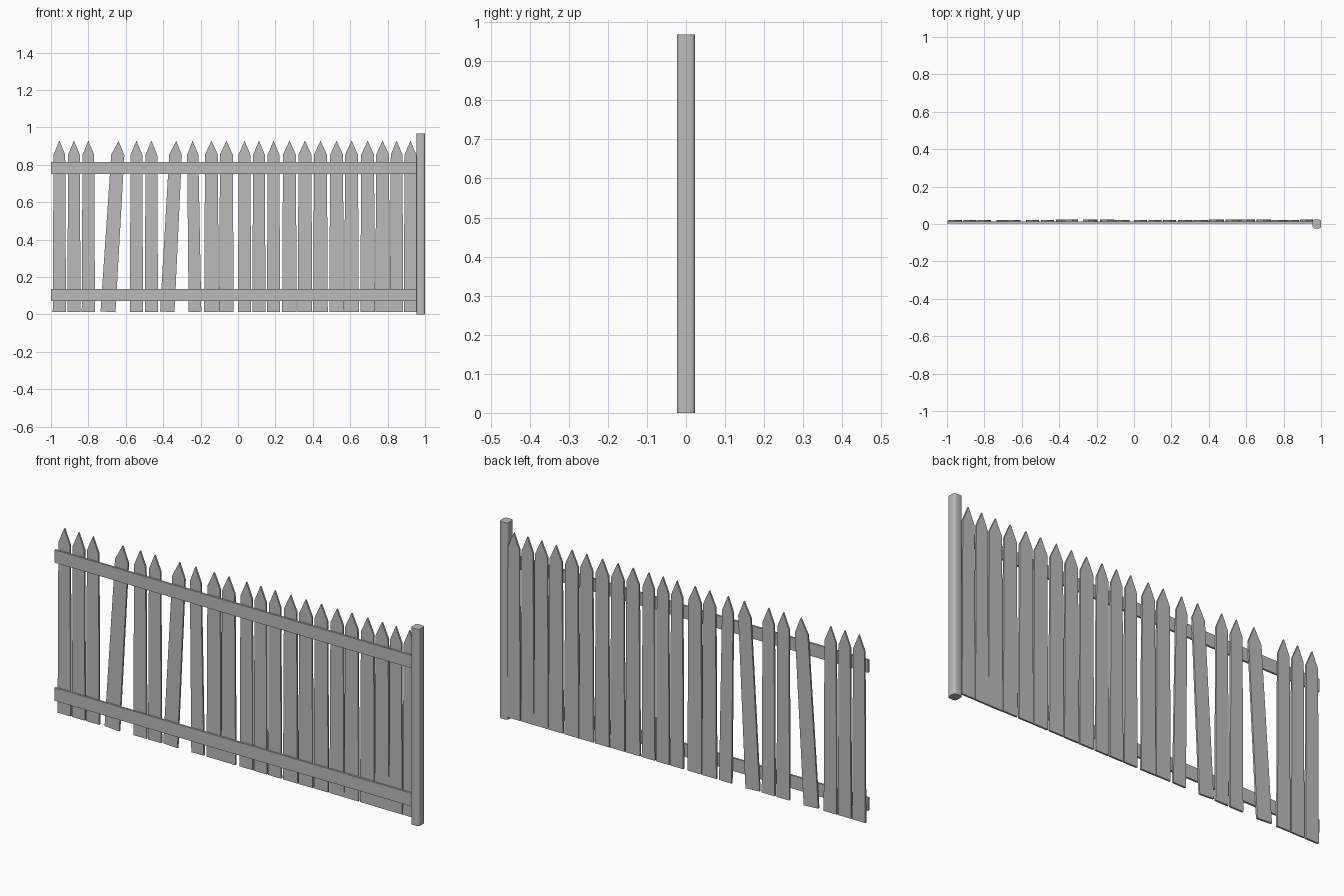
import bpy, bmesh, math, random
from mathutils import Vector

random.seed(4)
if "Cube" in bpy.data.objects:
    bpy.data.objects.remove(bpy.data.objects["Cube"], do_unlink=True)

grey = bpy.data.materials.new("weathered_grey")
grey.use_nodes = True
grey.diffuse_color = (0.5, 0.5, 0.5, 1)
grey.node_tree.nodes["Principled BSDF"].inputs["Base Color"].default_value = (0.5, 0.5, 0.5, 1)


def add_object(name, bm):
    bmesh.ops.recalc_face_normals(bm, faces=bm.faces)
    mesh = bpy.data.meshes.new(name)
    bm.to_mesh(mesh)
    bm.free()
    mesh.materials.append(grey)
    obj = bpy.data.objects.new(name, mesh)
    bpy.context.collection.objects.link(obj)
    return obj


def box(name, x0, x1, y0, y1, z0, z1):
    bm = bmesh.new()
    bmesh.ops.create_cube(bm, size=1)
    low, size = Vector((x0, y0, z0)), Vector((x1 - x0, y1 - y0, z1 - z0))
    for v in bm.verts:
        v.co = low + Vector((c + 0.5) * s for c, s in zip(v.co, size))
    return add_object(name, bm)


def picket(name, x_top, x_bottom, width, y):
    """Pointed board, leaning from x_bottom at its foot to x_top at its tip."""
    foot, height, depth = 0.014, 0.915, 0.009
    lean = math.atan2(x_top - x_bottom, height)
    half, neck = width / 2, width * 0.44
    outline = [(-half, 0), (half, 0), (neck, height - 0.075),
               (0, height), (-neck, height - 0.075)]
    bm = bmesh.new()
    verts = [bm.verts.new((x_bottom + u * math.cos(lean) + w * math.sin(lean), y,
                           foot + w * math.cos(lean) - u * math.sin(lean)))
             for u, w in outline]
    face = bm.faces.new(verts)
    out = bmesh.ops.extrude_face_region(bm, geom=[face])
    moved = [g for g in out["geom"] if isinstance(g, bmesh.types.BMVert)]
    bmesh.ops.translate(bm, verts=moved, vec=(0, depth, 0))
    add_object(name, bm)


# Upright boards: narrow ones, wider ones and three that lean
narrow = [-0.955, -0.877, -0.80, -0.543, -0.463, 0.035, 0.112, 0.19, 0.848, 0.922]
wide = [-0.142, -0.062, 0.275, 0.358, 0.441, 0.527, 0.607, 0.693, 0.773]
leaning = [(-0.638, -0.695, 0.08), (-0.33, -0.378, 0.077), (-0.243, -0.23, 0.068)]
boards = [(x, x, 0.071) for x in narrow] + [(x, x, 0.078) for x in wide] + leaning
for i, (top, bottom, width) in enumerate(sorted(boards)):
    picket(f"picket_{i + 1}", top, bottom, width, 0.0135 + random.uniform(-0.001, 0.001))

# Cross rails in front of the boards
for name, z0, z1 in (("lower_rail", 0.073, 0.137), ("upper_rail", 0.752, 0.815)):
    box(name, -1.0, 0.96, 0.004, 0.0135, z0, z1)

# End post with rounded vertical edges
post = box("end_post", 0.955, 1.0, -0.0235, 0.0235, 0, 0.968)
bm = bmesh.new()
bm.from_mesh(post.data)
upright = [e for e in bm.edges if abs(e.verts[0].co.z - e.verts[1].co.z) > 0.5]
bmesh.ops.bevel(bm, geom=upright, offset=0.011, segments=3, profile=0.5, affect='EDGES')
bm.to_mesh(post.data)
bm.free()
bpy.context.view_layer.objects.active = post
post.select_set(True)
bpy.ops.object.shade_smooth_by_angle(angle=math.radians(40))
